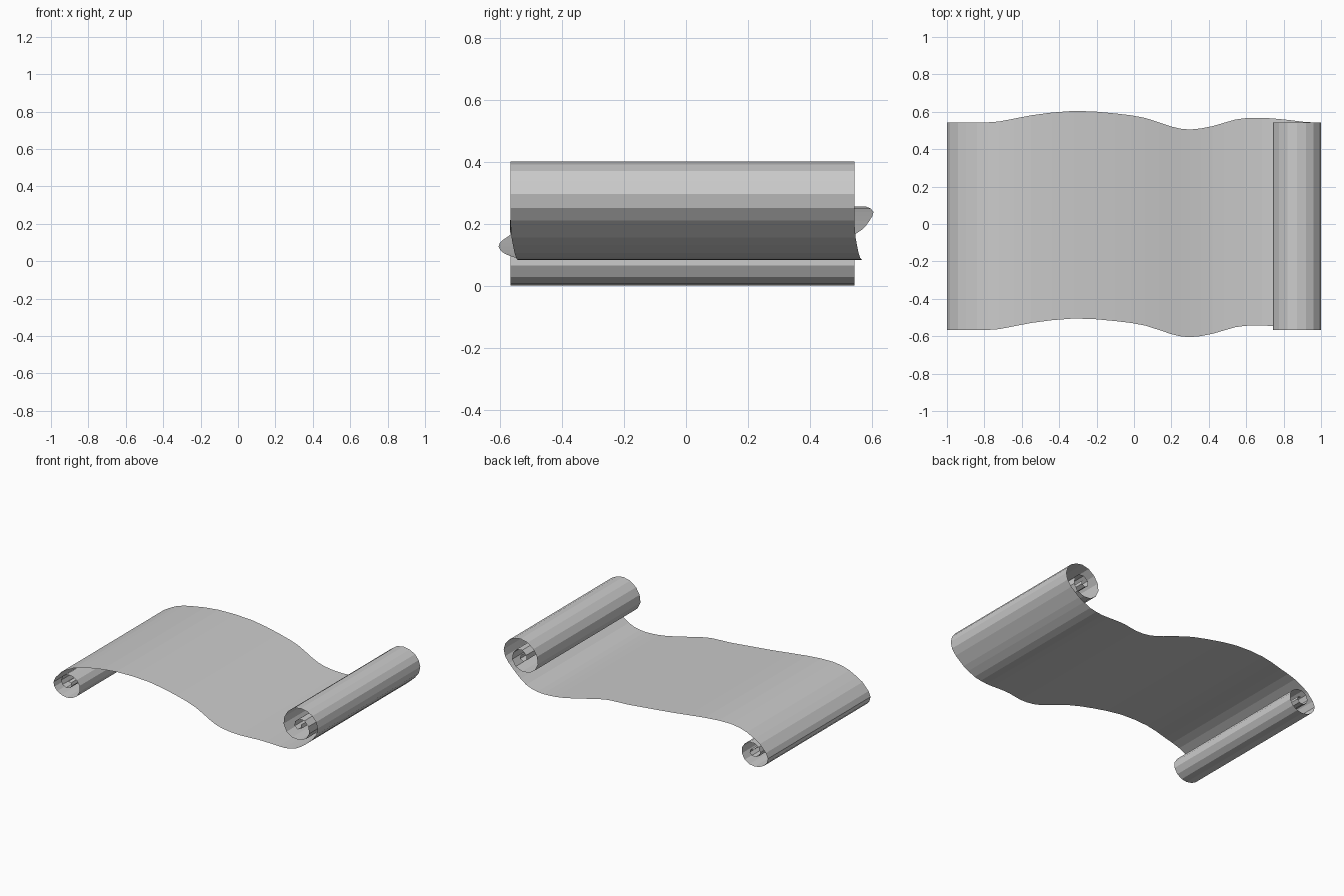
import bpy

HALF = 0.555        # half the width of the sheet
ROLL_Y = -0.012     # sideways shift of both rolled ends

# Left roll, from inside the curl outwards (x, z)
left_roll = [(-.89, .112), (-.868, .108), (-.862, .088), (-.878, .07), (-.905, .066), (-.932, .08),
             (-.943, .107), (-.93, .14), (-.90, .158), (-.86, .158), (-.825, .138), (-.803, .105),
             (-.803, .065), (-.825, .028), (-.86, .006), (-.90, 0), (-.94, .008), (-.972, .025),
             (-.993, .05), (-1, .08), (-.985, .115)]

# Open wavy sheet (x, z, sideways shift)
sheet = [(-.94, .165, ROLL_Y), (-.84, .219, ROLL_Y), (-.72, .247, -.007), (-.55, .255, .026),
         (-.32, .238, .05), (-.1, .208, .036), (.06, .18, .012), (.2, .149, -.034),
         (.3, .126, -.05), (.42, .104, -.032), (.54, .091, .003), (.64, .084, .013),
         (.73, .084, .01), (.82, .105, .002), (.9, .156, -.008)]

# Right roll, from the sheet into the curl (x, z)
right_roll = [(.96, .21), (.99, .25), (1, .295), (.988, .337), (.96, .37), (.92, .391), (.872, .4),
              (.82, .388), (.775, .355), (.748, .31), (.742, .26), (.765, .212), (.807, .184),
              (.86, .18), (.91, .2), (.936, .243), (.93, .29), (.9, .322), (.86, .325),
              (.828, .3), (.825, .267), (.85, .25), (.877, .262), (.872, .287)]


def smooth_path(pts, steps):
    """Catmull-Rom resampling of a short path."""
    out = []
    for i in range(len(pts) - 1):
        a, b, c, d = (pts[max(0, min(len(pts) - 1, i + k))] for k in (-1, 0, 1, 2))
        for s in range(steps):
            t = s / steps
            out.append(tuple(0.5 * (2 * q + (r - p) * t + (2 * p - 5 * q + 4 * r - u) * t * t
                                    + (3 * q - p - 3 * r + u) * t ** 3)
                             for p, q, r, u in zip(a, b, c, d)))
    return out + [pts[-1]]


# Parchment: one thin sheet swept across y along the whole profile
path = [(x, z, ROLL_Y) for x, z in left_roll] + smooth_path(sheet, 2) + \
       [(x, z, ROLL_Y) for x, z in right_roll]
verts = [(x, dy + side * HALF, z) for x, z, dy in path for side in (-1, 1)]
faces = [(2 * i, 2 * i + 2, 2 * i + 3, 2 * i + 1) for i in range(len(path) - 1)]
mesh = bpy.data.meshes.new("parchment_scroll")
mesh.from_pydata(verts, [], faces)
mesh.update()
scroll = bpy.data.objects.new("parchment_scroll", mesh)
bpy.context.collection.objects.link(scroll)
